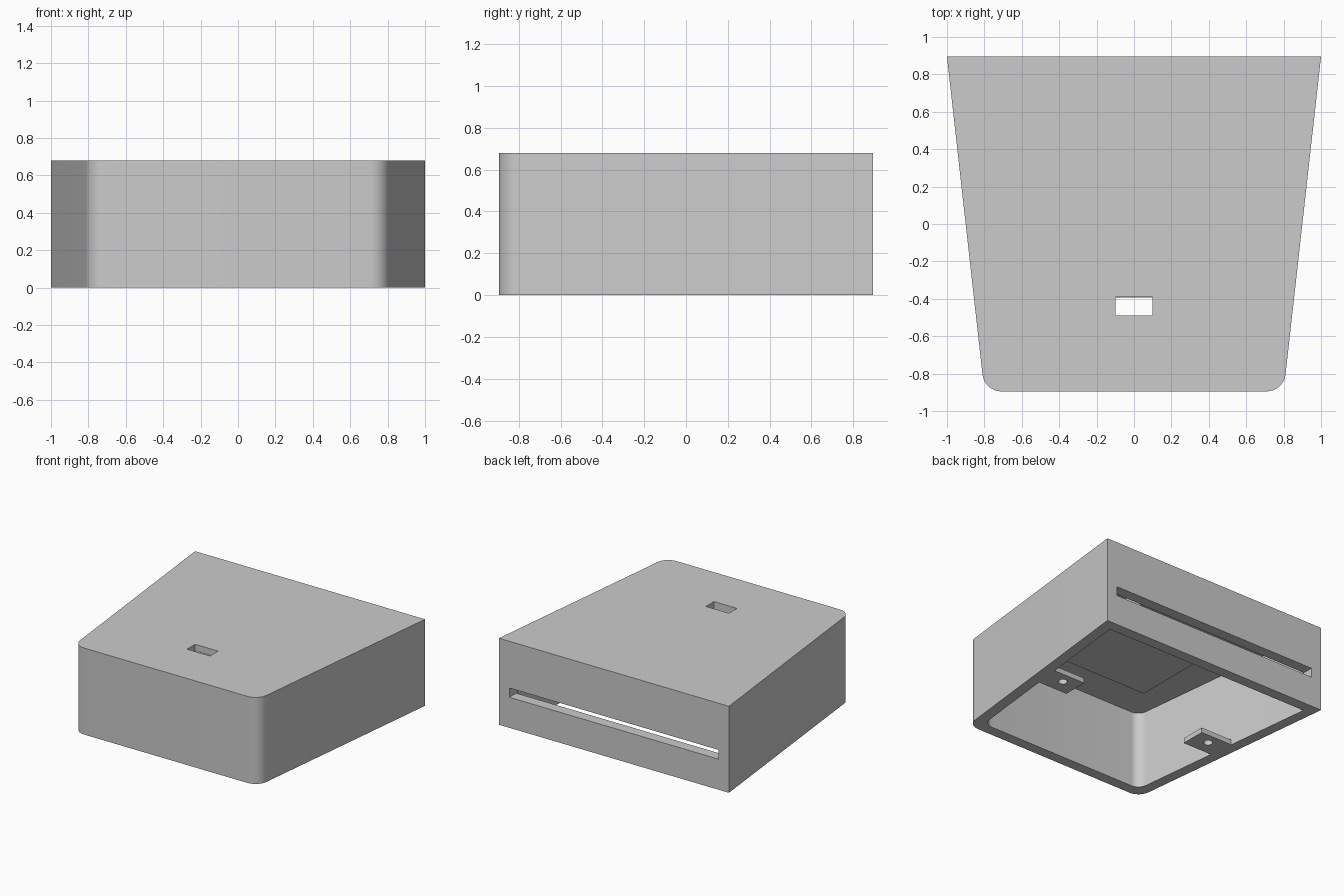
import bpy
import bmesh

cube = bpy.data.objects.get("Cube")
if cube:
    bpy.data.objects.remove(cube, do_unlink=True)

HEIGHT = 0.68
DEPTH = 0.895     # half of the front-to-back size
WALL = 0.085
CEILING = 0.61

grey = bpy.data.materials.new("plain grey")
grey.use_nodes = True
grey.diffuse_color = (0.6, 0.6, 0.6, 1)
grey.node_tree.nodes["Principled BSDF"].inputs["Base Color"].default_value = (0.6, 0.6, 0.6, 1)


def finish(name, bm):
    bmesh.ops.recalc_face_normals(bm, faces=bm.faces)
    mesh = bpy.data.meshes.new(name)
    bm.to_mesh(mesh)
    bm.free()
    mesh.materials.append(grey)
    obj = bpy.data.objects.new(name, mesh)
    bpy.context.collection.objects.link(obj)
    return obj


def tapered_prism(name, back, front, depth, z0, z1, radius):
    """Trapezoid block whose two upright front edges are rounded."""
    bm = bmesh.new()
    outline = [(-front, -depth), (front, -depth), (back, depth), (-back, depth)]
    base = bm.faces.new([bm.verts.new((x, y, z0)) for x, y in outline])
    top = bmesh.ops.extrude_face_region(bm, geom=[base])["geom"]
    for v in top:
        if isinstance(v, bmesh.types.BMVert):
            v.co.z = z1
    upright = [e for e in bm.edges
               if abs(e.verts[0].co.z - e.verts[1].co.z) > 0.1 and e.verts[0].co.y < 0]
    bmesh.ops.bevel(bm, geom=upright, offset=radius, segments=10, profile=0.5, affect='EDGES')
    return finish(name, bm)


def box(name, x0, x1, y0, y1, z0, z1):
    bm = bmesh.new()
    bmesh.ops.create_cube(bm, size=1)
    for v in bm.verts:
        v.co = (x1 if v.co.x > 0 else x0, y1 if v.co.y > 0 else y0, z1 if v.co.z > 0 else z0)
    return finish(name, bm)


def peg(name, x, y, radius):
    bm = bmesh.new()
    bmesh.ops.create_cone(bm, cap_ends=True, segments=32, radius1=radius, radius2=radius, depth=0.3)
    bmesh.ops.translate(bm, verts=bm.verts, vec=(x, y, 0))
    return finish(name, bm)


def select_only(obj):
    bpy.ops.object.select_all(action='DESELECT')
    obj.select_set(True)
    bpy.context.view_layer.objects.active = obj


def cut(obj, cutter):
    cutter.hide_render = True
    mod = obj.modifiers.new("cut", 'BOOLEAN')
    mod.operation = 'DIFFERENCE'
    mod.solver = 'EXACT'
    mod.object = cutter
    select_only(obj)
    bpy.ops.object.modifier_apply(modifier=mod.name)
    bpy.data.objects.remove(cutter, do_unlink=True)


def smooth(obj):
    select_only(obj)
    bpy.ops.object.shade_smooth_by_angle(angle=0.5)


# Housing: tapered shell, open underneath
housing = tapered_prism("housing", 1.0, 0.80, DEPTH, 0, HEIGHT, 0.09)
taper = 0.2 / (2 * DEPTH)
inner_depth = DEPTH - WALL
inner_back = 1.0 - WALL * (1 + taper)
inner_front = 0.80 - WALL * (1 - taper)
cut(housing, tapered_prism("cavity", inner_back, inner_front, inner_depth, -0.2, CEILING, 0.07))

# Long slot in the back wall and small window in the roof
cut(housing, box("slot", -0.91, 0.91, inner_depth - 0.01, 1.1, 0.24, 0.313))
cut(housing, box("window", -0.1, 0.1, -0.49, -0.39, 0.5, 0.9))
smooth(housing)

# Thick block hanging from the ceiling, reaching the back wall
box("ceiling_block", -0.42, 0.42, -0.392, inner_depth + 0.02, 0.49, CEILING + 0.02)

# Drilled mounting tabs at the bottom of both side walls
for side, name in ((1, "left_tab"), (-1, "right_tab")):
    xs = sorted((side * 0.55, side * 0.84))
    tab = box(name, xs[0], xs[1], -0.1, 0.1, 0, 0.04)
    cut(tab, peg("screw_hole", side * 0.68, 0.015, 0.033))
    smooth(tab)
